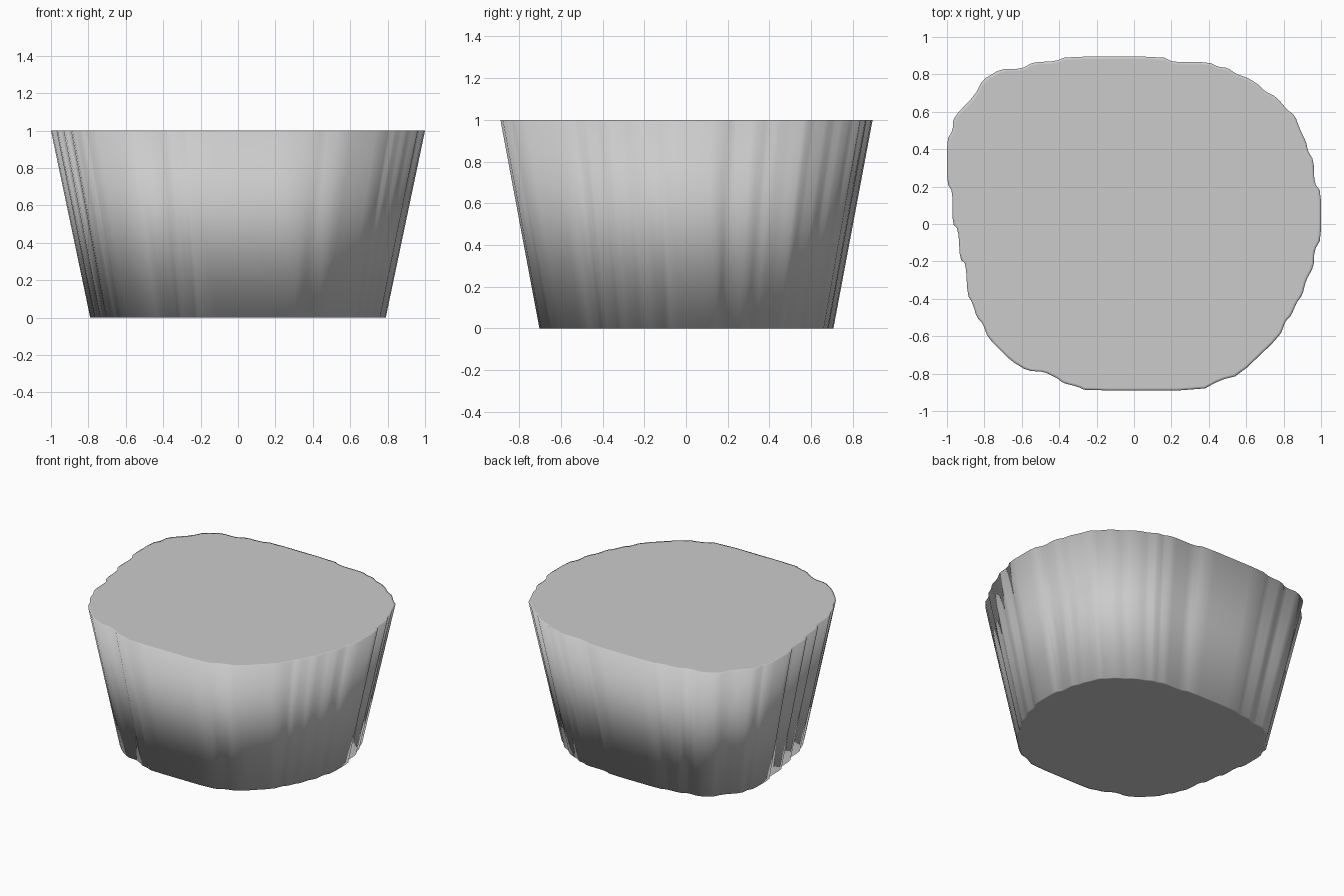
import bpy, bmesh
from mathutils import Vector

if "Cube" in bpy.data.objects:
    bpy.data.objects.remove(bpy.data.objects["Cube"])

# Wavy rim outline at the top of the solid, clockwise from the back left
RIM = [(-.36, .895), (.15, .895), (.21, .865), (.40, .865), (.45, .84), (.50, .835),
       (.55, .80), (.60, .785), (.66, .75), (.70, .71), (.76, .68), (.82, .61),
       (.86, .58), (.89, .50), (.92, .44), (.93, .39), (.96, .34), (.965, .22),
       (1.0, .17), (1.0, -.08), (.965, -.14), (.96, -.23), (.92, -.30), (.90, -.38),
       (.87, -.42), (.84, -.49), (.81, -.52), (.78, -.60), (.56, -.81), (.46, -.835),
       (.36, -.89), (-.26, -.89), (-.30, -.87), (-.38, -.85), (-.41, -.825),
       (-.48, -.79), (-.57, -.785), (-.66, -.73), (-.78, -.61), (-.81, -.53),
       (-.84, -.50), (-.865, -.42), (-.89, -.38), (-.90, -.21), (-.93, -.19),
       (-.94, -.03), (-.97, 0), (-.97, .17), (-1, .22), (-1, .45), (-.97, .50),
       (-.965, .57), (-.85, .69), (-.81, .77), (-.71, .83), (-.60, .83),
       (-.54, .865), (-.42, .87)]


def soften(points, cut=0.2):
    """Cut each corner once so the waves read as rounded."""
    pts = [Vector(p) for p in points]
    out = []
    for a, b in zip(pts, pts[1:] + pts[:1]):
        out += [a.lerp(b, cut), a.lerp(b, 1 - cut)]
    return out


outline = soften(RIM)
bm = bmesh.new()


def ring(scale, z):
    return [bm.verts.new((p.x * scale, p.y * scale, z)) for p in outline]


# Tapered wall, with a narrow flat border on both caps
rings = [ring(0.775, 0), ring(0.79, 0), ring(1, 1), ring(0.985, 1)]
n = len(outline)
for low, high in zip(rings, rings[1:]):
    for i in range(n):
        j = (i + 1) % n
        bm.faces.new((low[i], low[j], high[j], high[i]))

# Bottom and top caps
bm.faces.new(rings[0])
bm.faces.new(rings[-1])
bmesh.ops.recalc_face_normals(bm, faces=bm.faces)
for f in bm.faces:
    f.smooth = len(f.verts) == 4

mesh = bpy.data.meshes.new("tapered_block")
bm.to_mesh(mesh)
bm.free()
bpy.context.collection.objects.link(bpy.data.objects.new("tapered_block", mesh))
